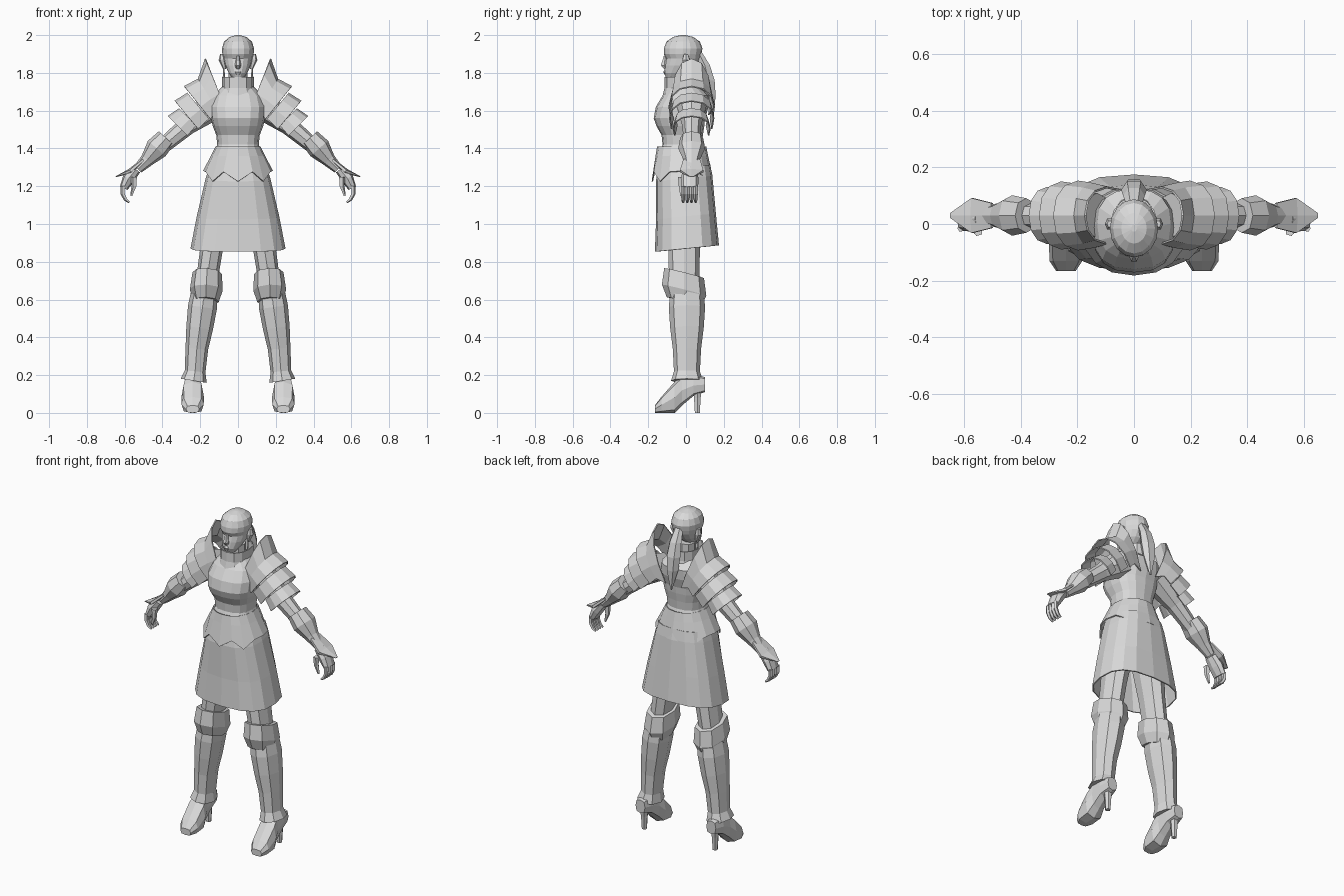
import bpy
import bmesh
from math import cos, sin, radians, copysign
from mathutils import Vector

default_cube = bpy.data.objects.get("Cube")
if default_cube:
    bpy.data.objects.remove(default_cube)

grey = bpy.data.materials.new("plain grey")
grey.use_nodes = True
grey.diffuse_color = (0.7, 0.7, 0.7, 1)
shader = grey.node_tree.nodes["Principled BSDF"]
shader.inputs["Base Color"].default_value = grey.diffuse_color

ARM_DEPTH = 0.03


def soften(value, power):
    """Powers below one make an oval boxier."""
    return copysign(abs(value) ** power, value)


def oval(centre, across, along, sides, power, arc=None):
    """Ring of points; an arc in degrees gives an open band about 'across'."""
    if arc:
        angles = [radians(arc * (2 * i / sides - 1)) for i in range(sides + 1)]
    else:
        angles = [radians(360 * i / sides) for i in range(sides)]
    return [centre + across * soften(cos(angle), power) + along * soften(sin(angle), power)
            for angle in angles]


def skin(name, rings, shell=False, loop=True, mirror=True):
    """Joins rings with flat quads; a shell stays open and gets a thickness."""
    mesh = bpy.data.meshes.new(name)
    bm = bmesh.new()
    rows = [[bm.verts.new(point) for point in ring] for ring in rings]
    count = len(rows[0])
    for row, following in zip(rows, rows[1:]):
        for i in range(count if loop else count - 1):
            j = (i + 1) % count
            bm.faces.new((row[i], row[j], following[j], following[i]))
    if not shell:
        bm.faces.new(rows[0])
        bm.faces.new(rows[-1])
    bmesh.ops.recalc_face_normals(bm, faces=bm.faces)
    bm.to_mesh(mesh)
    bm.free()
    mesh.materials.append(grey)
    obj = bpy.data.objects.new(name, mesh)
    bpy.context.collection.objects.link(obj)
    if shell:
        solid = obj.modifiers.new("thickness", "SOLIDIFY")
        solid.thickness = 0.007
        solid.offset = 0
    if mirror:
        obj.modifiers.new("mirror", "MIRROR")
    return obj


def loft(name, stations, ratio=1.0, sides=8, power=0.9, lean=0.0, arc=None,
         shell=False, mirror=True):
    """Ovals square to a path of (centre, radius, optional depth ratio)."""
    rings = []
    for i, (centre, radius, *own_ratio) in enumerate(stations):
        before = stations[max(i - 1, 0)][0]
        after = stations[min(i + 1, len(stations) - 1)][0]
        heading = after - before
        across = Vector((-heading.z, 0, heading.x)).normalized() * radius
        depth = radius * (own_ratio[0] if own_ratio else ratio)
        along = Vector((0, depth, depth * lean))
        rings.append(oval(centre, across, along, sides, power, arc))
    return skin(name, rings, shell, loop=not arc, mirror=mirror)


def limb(name, stations, y=0.0, **style):
    """Mirrored part from (x, z, radius) at one depth."""
    return loft(name, [(Vector((x, y, z)), *size) for x, z, *size in stations], **style)


def centred(name, stations, **style):
    """Middle part from (y, z, radius)."""
    return loft(name, [(Vector((0, y, z)), *size) for y, z, *size in stations],
                mirror=False, **style)


# Head, face and hair
centred("head", [
    (-.07, 1.77, .028), (-.055, 1.8, .05), (-.03, 1.84, .068), (-.015, 1.875, .075),
    (-.018, 1.9, .083), (-.015, 1.93, .085), (-.015, 1.965, .074), (-.015, 1.99, .045),
    (-.015, 2, .01)], ratio=1.2, sides=16, power=1)
centred("nose", [(-.11, 1.89, .007), (-.115, 1.84, .017), (-.105, 1.82, .01)],
        ratio=1.2, sides=6)
centred("lips", [(-.105, 1.815, .01), (-.105, 1.805, .02), (-.105, 1.79, .01)], ratio=.8)
limb("ear", [(.085, 1.9, .01), (.085, 1.87, .018), (.07, 1.82, .008)], ratio=1.2, sides=6)
limb("earring", [(.075, 1.82, .004), (.075, 1.775, .006)], y=-.01, sides=4)
centred("ponytail", [(.06, 1.92, .025), (.1, 1.84, .038), (.12, 1.76, .045),
                     (.13, 1.68, .038), (.143, 1.56, .005)], ratio=.8, sides=6)
centred("neck", [(-.01, 1.66, .05), (-.01, 1.8, .05)])

# Torso and high collar
centred("torso", [
    (-.015, 1.27, .16), (-.02, 1.37, .13), (-.02, 1.42, .11), (-.02, 1.47, .115),
    (-.03, 1.52, .134), (-.035, 1.56, .143), (-.02, 1.62, .147), (0, 1.68, .13),
    (-.01, 1.73, .08)], ratio=.95, sides=16, power=.8)
centred("collar", [(-.01, 1.67, .09), (-.01, 1.72, .08), (-.01, 1.777, .08)],
        ratio=1.25, sides=12, shell=True)

# Flared tunic hem with a zigzag front edge
HEM_SIDES = 16
tunic = centred("tunic_hem", [(-.023, 1.41, .115, 1.1), (-.022, 1.36, .14, .97),
                              (-.02, 1.25, .182, .87)], sides=HEM_SIDES, shell=True)
for vertex in tunic.data.vertices:
    if vertex.index >= 2 * HEM_SIDES:
        if vertex.co.y < -.05:
            vertex.co.z += .025 if vertex.index % 2 else -.025
        elif vertex.co.y < .05:
            vertex.co.z += .03

# Skirt
centred("skirt", [(-.01, 1.3, .15, .9), (-.01, 1.24, .168, .87), (0, 1.04, .215, .72),
                  (.005, .87, .248, .67)], sides=16, power=.75, lean=.1, shell=True)

# Layered shoulder plates wrapped over the arm
plate_style = dict(y=ARM_DEPTH, arc=115, shell=True)
limb("shoulder_wing", [(.09, 1.67, .22, .45), (.14, 1.65, .136, .82), (.19, 1.61, .15, .8)],
     **plate_style)
limb("shoulder_plate_middle", [(.19, 1.6, .12), (.25, 1.55, .13)], ratio=.9, **plate_style)
limb("shoulder_plate_lower", [(.25, 1.55, .085), (.3, 1.5, .098)], **plate_style)

# Arms with gauntlets
limb("upper_arm", [(.13, 1.63, .08), (.27, 1.52, .05), (.4, 1.41, .04)], y=ARM_DEPTH)
limb("gauntlet", [(.38, 1.455, .053), (.43, 1.4, .062), (.48, 1.34, .038),
                  (.53, 1.29, .025)], y=ARM_DEPTH, ratio=1.15)
limb("cuff_fin", [(.5, 1.34, .01), (.57, 1.28, .014), (.648, 1.25, .002)],
     y=ARM_DEPTH, ratio=5, sides=6)

# Hands
limb("palm", [(.54, 1.29, .027), (.58, 1.24, .033), (.605, 1.19, .022, 2)],
     y=.02, ratio=1.4)
for number in range(4):
    limb(f"finger_{number + 1}", [(.61, 1.2, .013), (.61, 1.16, .012), (.595, 1.13, .01),
                                  (.575, 1.115, .006)], y=.022 * number - .015, sides=5)
limb("thumb", [(.55, 1.25, .018), (.55, 1.2, .014), (.565, 1.15, .006)], y=-.025, sides=5)

# Legs, boots and knee guards
limb("thigh", [(.09, 1.2, .08), (.14, .87, .06), (.18, .6, .055)], y=-.01, ratio=1.4)
limb("boot", [(.17, .7, .065), (.188, .56, .077), (.203, .45, .071), (.218, .34, .06),
              (.227, .22, .055), (.235, .17, .07, 1.2)], y=.005, ratio=1.25)
limb("knee_guard", [(.163, .74, .078), (.168, .65, .087), (.17, .59, .068)],
     y=-.01, ratio=1.35, lean=-.25)

# High-heeled shoes from (y, half width, underside, top)
SHOE_X = 0.24
shoe_rings = []
for y, width, low, top in [(-.165, .035, 0, .04), (-.13, .058, 0, .085), (-.06, .06, 0, .165),
                           (-.02, .048, .04, .2), (.04, .045, .09, .2), (.1, .032, .11, .19)]:
    middle = Vector((SHOE_X, y, (low + top) / 2))
    shoe_rings.append(oval(middle, Vector((width, 0, 0)), Vector((0, 0, (top - low) / 2)),
                           sides=8, power=.65))
skin("shoe", shoe_rings)
limb("heel", [(SHOE_X, .15, .03), (SHOE_X, .08, .02), (SHOE_X, 0, .015)], y=.06, sides=6)
